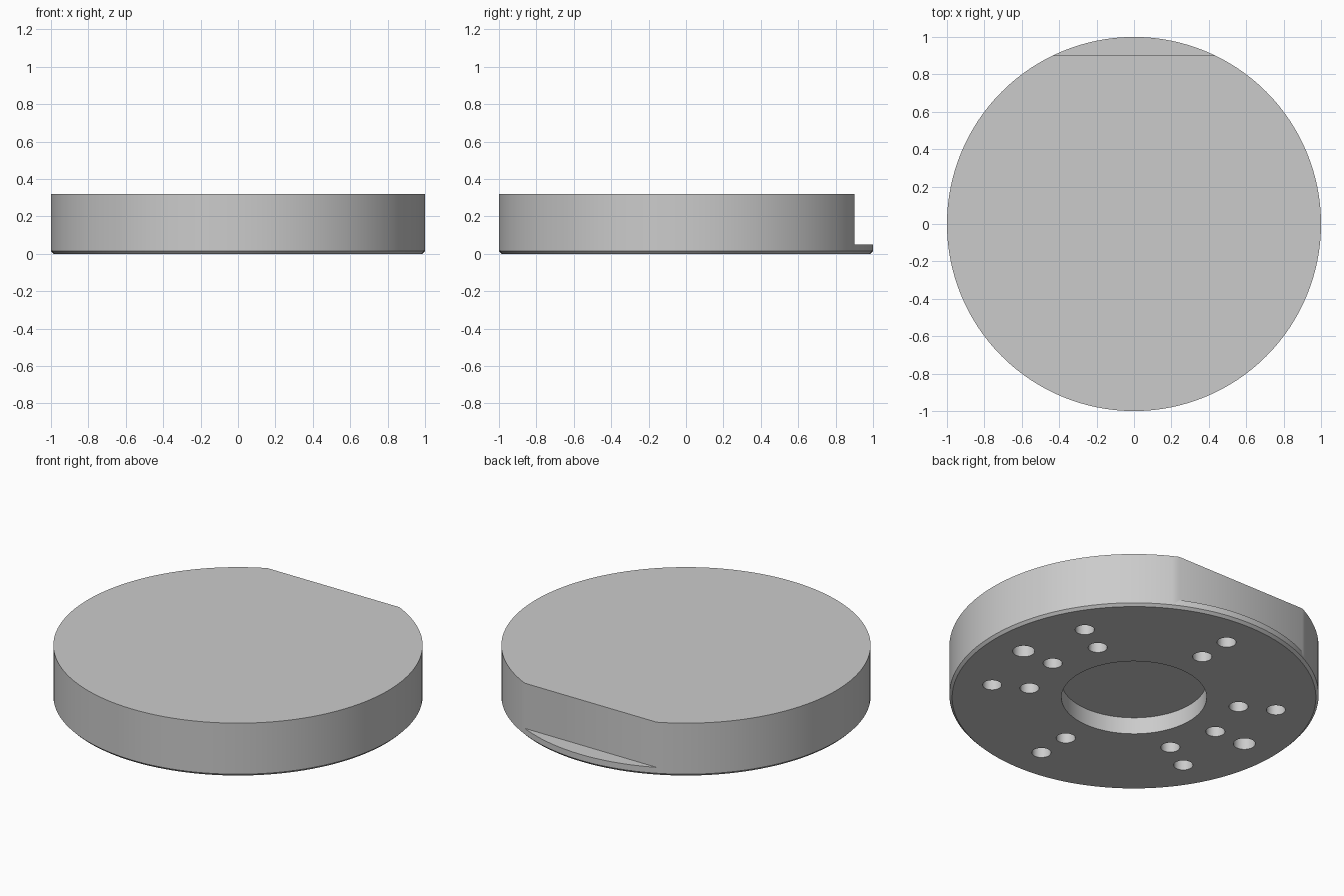
import bpy, bmesh
from math import radians, cos, sin, tau

old = bpy.data.objects.get("Cube")
if old:
    bpy.data.objects.remove(old, do_unlink=True)

grey = bpy.data.materials.new("plain grey")
grey.use_nodes = True
grey.diffuse_color = (0.6, 0.6, 0.6, 1)
grey.node_tree.nodes["Principled BSDF"].inputs["Base Color"].default_value = (0.6, 0.6, 0.6, 1)


def add_object(name, bm):
    bmesh.ops.recalc_face_normals(bm, faces=bm.faces)
    mesh = bpy.data.meshes.new(name)
    bm.to_mesh(mesh)
    bm.free()
    mesh.materials.append(grey)
    obj = bpy.data.objects.new(name, mesh)
    bpy.context.collection.objects.link(obj)
    return obj


def lathe(bm, profile, segments, centre=(0, 0)):
    """Closed solid of revolution with flat caps at both profile ends."""
    rings = []
    for r, z in profile:
        rings.append([bm.verts.new((centre[0] + r * cos(tau * i / segments),
                                    centre[1] + r * sin(tau * i / segments), z))
                      for i in range(segments)])
    for low, high in zip(rings, rings[1:]):
        for i in range(segments):
            j = (i + 1) % segments
            bm.faces.new((low[i], low[j], high[j], high[i]))
    bm.faces.new(rings[0])
    bm.faces.new(rings[-1])


# Disc with a chamfered lower rim and a round recess underneath
bm = bmesh.new()
lathe(bm, [(0.393, 0.1), (0.393, 0), (0.985, 0), (1, 0.015), (1, 0.32)], 128)
disc = add_object("disc_body", bm)

# Blind bolt holes: two rings, wider outer holes on the x axis
bm = bmesh.new()
for angle in (0, 30, 90, 150, 180, 210, 270, 330):
    for ring in (0.575, 0.78):
        radius = 0.06 if ring > 0.7 and angle % 180 == 0 else 0.052
        a = radians(angle)
        lathe(bm, [(radius, -0.1), (radius, 0.16)], 32, (ring * cos(a), ring * sin(a)))
hole_cutter = add_object("bolt_hole_cutter", bm)

# Flat cut at the back, leaving a thin ledge
bm = bmesh.new()
bmesh.ops.create_cube(bm, size=1)
bmesh.ops.scale(bm, vec=(2, 0.4, 0.6), verts=bm.verts)
bmesh.ops.translate(bm, vec=(0, 1.1, 0.35), verts=bm.verts)
flat_cutter = add_object("back_flat_cutter", bm)

for cutter in (hole_cutter, flat_cutter):
    cut = disc.modifiers.new(cutter.name, "BOOLEAN")
    cut.operation = "DIFFERENCE"
    cut.solver = "EXACT"
    cut.object = cutter

# Bake the cuts, then remove the cutters
bpy.context.view_layer.objects.active = disc
for obj in bpy.context.selected_objects:
    obj.select_set(False)
disc.select_set(True)
for modifier in list(disc.modifiers):
    bpy.ops.object.modifier_apply(modifier=modifier.name)
for cutter in (hole_cutter, flat_cutter):
    bpy.data.objects.remove(cutter, do_unlink=True)

bpy.ops.object.shade_smooth_by_angle(angle=radians(30))
